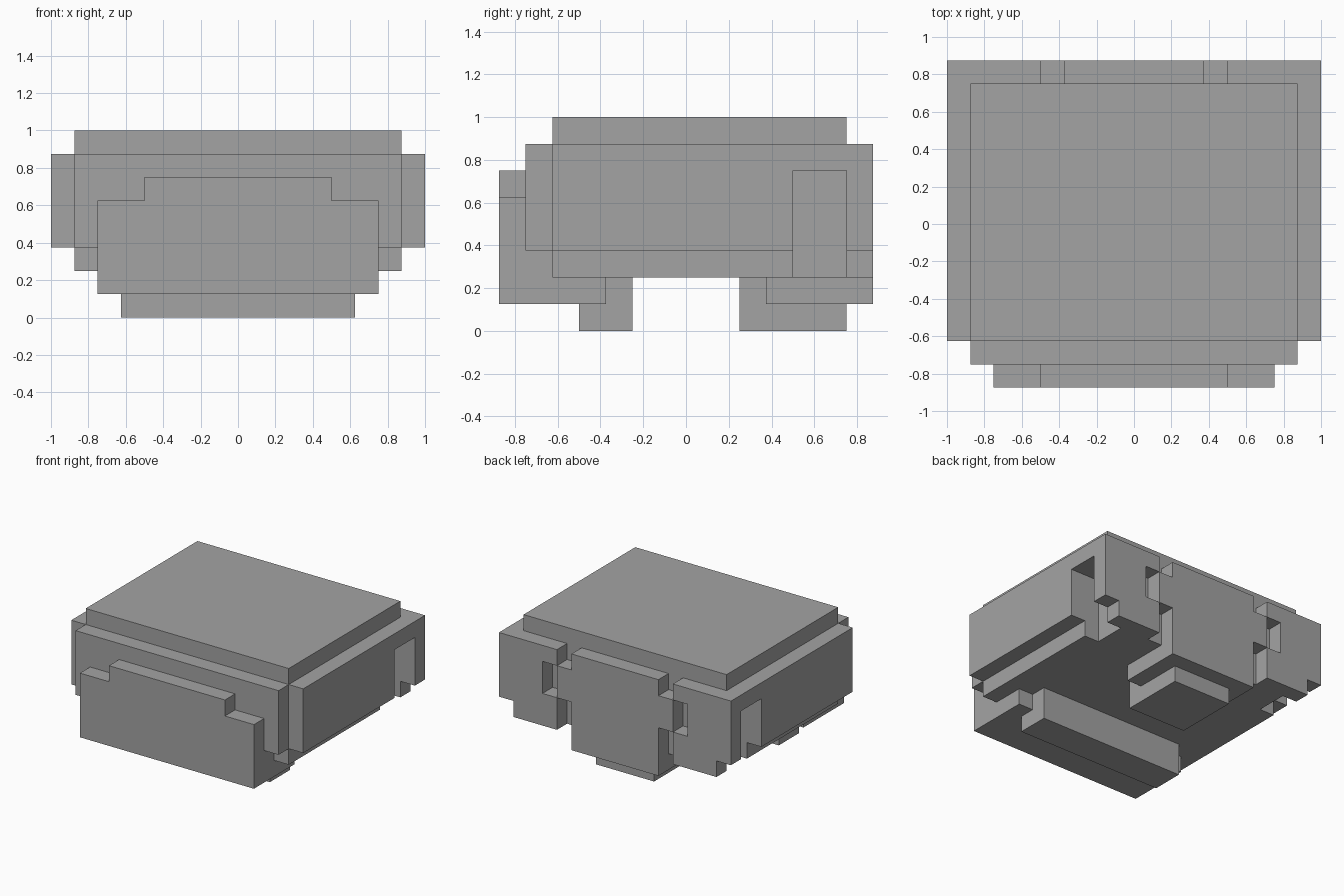
import bpy
import bmesh

UNIT = 0.125  # one block

if "Cube" in bpy.data.objects:
    bpy.data.objects.remove(bpy.data.objects["Cube"], do_unlink=True)

grey = bpy.data.materials.new("plain_grey")
grey.use_nodes = True
colour = (0.37, 0.37, 0.37, 1)
grey.diffuse_color = colour
grey.node_tree.nodes["Principled BSDF"].inputs["Base Color"].default_value = colour


def extrude(name, outline, axis, low, high, mirror=False):
    """Extrude an outline, given in blocks, along an axis from low to high."""
    def place(a, b, depth):
        point = [a, b]
        point.insert("xyz".index(axis), depth)
        return [c * UNIT for c in point]

    bm = bmesh.new()
    face = bm.faces.new([bm.verts.new(place(a, b, low)) for a, b in outline])
    result = bmesh.ops.extrude_face_region(bm, geom=[face], use_keep_orig=True)
    moved = [v for v in result["geom"] if isinstance(v, bmesh.types.BMVert)]
    shift = [0, 0, 0]
    shift["xyz".index(axis)] = (high - low) * UNIT
    bmesh.ops.translate(bm, verts=moved, vec=shift)
    bmesh.ops.recalc_face_normals(bm, faces=bm.faces)
    mesh = bpy.data.meshes.new(name)
    bm.to_mesh(mesh)
    bm.free()
    mesh.materials.append(grey)
    obj = bpy.data.objects.new(name, mesh)
    bpy.context.collection.objects.link(obj)
    if mirror:
        obj.modifiers.new("Mirror", "MIRROR").use_axis[0] = True
    return obj


def box(name, x, y, z):
    """Box centred on x with half width x."""
    return extrude(name, [(-x, y[0]), (x, y[0]), (x, y[1]), (-x, y[1])], "z", *z)


def symmetric(half):
    """Complete the right half of an outline by reflecting it."""
    return half + [(-a, b) for a, b in reversed(half)]


# Core with a slot on each side, and its stepped roof
extrude("core", symmetric([(7, -5), (7, 4), (6, 4), (6, 6)]), "z", 2, 6)
box("core_top", 7, (-5, 6), (6, 7))
box("roof_plate", 7, (-5, 6), (7, 8))

# Front layers
box("front_panel", 7, (-6, -5), (3, 7))
extrude("front_plate", symmetric([(6, 1), (6, 5), (4, 5), (4, 6)]), "y", -7, -6)
extrude("front_lip", [(-6, 1), (-3, 1), (-3, 2), (-5, 2), (-5, 3), (-6, 3)],
        "x", -6, 6)
box("front_foot", 5, (-4, -2), (0, 2))

# Side panels with the slot cut through
extrude("side_panel",
        [(-5, 3), (4, 3), (4, 6), (6, 6), (6, 3), (7, 3), (7, 7), (-5, 7)],
        "x", 7, 8, mirror=True)

# Back wings and the interlocking centre panel
extrude("back_wing",
        [(4, 2), (7, 2), (7, 7), (4, 7), (4, 6), (5, 6), (5, 4), (4, 4)],
        "y", 6, 7, mirror=True)
extrude("back_panel",
        symmetric([(3, 1), (3, 4), (4, 4), (4, 6), (3, 6), (3, 7)]), "y", 6, 7)
box("back_lip", 3, (3, 6), (1, 2))
box("back_foot", 2, (2, 6), (0, 2))
